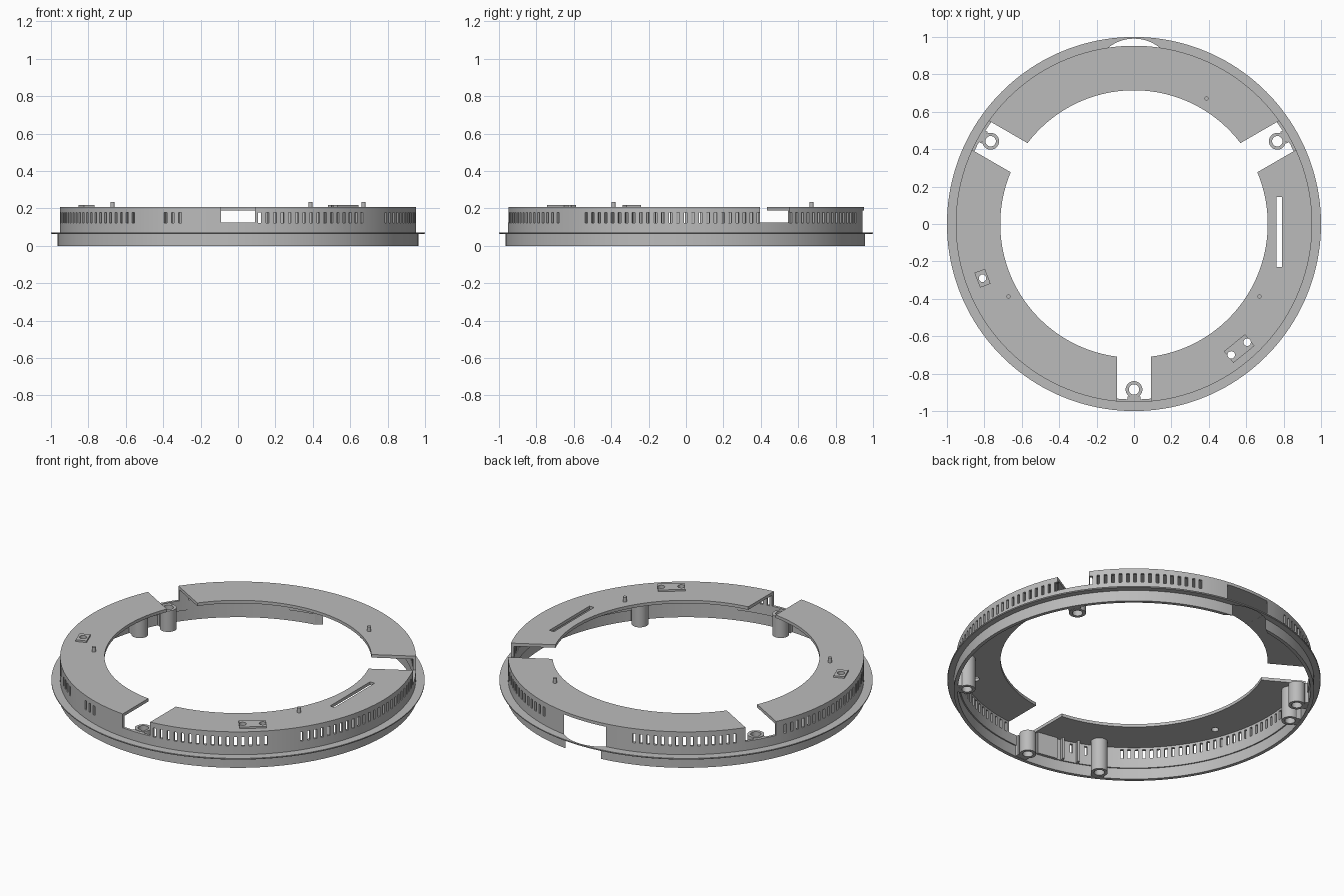
import bpy, bmesh, math
from mathutils import Matrix, Vector

if "Cube" in bpy.data.objects:
    bpy.data.objects.remove(bpy.data.objects["Cube"])

GREY = bpy.data.materials.new("light_grey")
GREY.diffuse_color = (0.5, 0.5, 0.5, 1)
GREY.use_nodes = True
GREY.node_tree.nodes["Principled BSDF"].inputs["Base Color"].default_value = GREY.diffuse_color
TOP, UNDER = 0.207, 0.189


def finish(name, bm):
    bmesh.ops.recalc_face_normals(bm, faces=bm.faces[:])
    me = bpy.data.meshes.new(name)
    bm.to_mesh(me)
    bm.free()
    me.materials.append(GREY)
    ob = bpy.data.objects.new(name, me)
    bpy.context.collection.objects.link(ob)
    return ob


def polar(r, deg, z=0.0):
    a = math.radians(deg)
    return Vector((r * math.cos(a), r * math.sin(a), z))


def lathe(name, profile, steps, at=(0, 0, 0)):
    """Revolve a closed (radius, z) profile round the vertical axis."""
    bm = bmesh.new()
    rings = []
    for i in range(steps):
        rings.append([bm.verts.new(polar(r, 360 * i / steps, z) + Vector(at)) for r, z in profile])
    n = len(profile)
    for i in range(steps):
        a, b = rings[i], rings[(i + 1) % steps]
        for j in range(n):
            k = (j + 1) % n
            bm.faces.new((a[j], b[j], b[k], a[k]))
    return finish(name, bm)


def add_box(bm, centre, size, deg=0):
    m = Matrix.Translation(centre) @ Matrix.Rotation(math.radians(deg), 4, 'Z') @ Matrix.Diagonal((*size, 1))
    bmesh.ops.create_cube(bm, size=1, matrix=m)


def add_cyl(bm, x, y, z0, z1, r, seg=20):
    bmesh.ops.create_cone(bm, cap_ends=True, segments=seg, radius1=r, radius2=r, depth=z1 - z0,
                          matrix=Matrix.Translation((x, y, (z0 + z1) / 2)))


def cut(ob, cutter):
    mod = ob.modifiers.new("cut", 'BOOLEAN')
    mod.operation, mod.solver, mod.object = 'DIFFERENCE', 'EXACT', cutter
    bpy.context.view_layer.objects.active = ob
    bpy.ops.object.modifier_apply(modifier=mod.name)


# ring body: lower skirt, thin flange, upper wall and inward top plate
body = lathe("ring_body", [(0.945, 0), (0.965, 0), (0.965, 0.064), (0.998, 0.064), (1.0, 0.066),
                           (1.0, 0.072), (0.953, 0.072), (0.953, TOP), (0.715, TOP),
                           (0.715, UNDER), (0.938, UNDER), (0.938, 0.064), (0.945, 0.064)], 160)

# three mounting gaps through the plate and upper wall
bm = bmesh.new()
for deg in (30, 150, 270):
    add_box(bm, polar(0.85, deg, 0.225), (0.5, 0.18, 0.2), deg)
# connector notch at the back, below the plate
add_cyl(bm, 0, 0.77, -0.1, UNDER + 0.0005, 0.221, 64)
# long opening in the plate
add_box(bm, (0.777, -0.042, 0.2), (0.03, 0.375, 0.1))
openings = finish("openings_cutter", bm)

# vent slots round the wall
bm = bmesh.new()
for start, end in ((-83, -46), (-34, 24), (36, 72), (108, 141), (159, 234), (246, 251)):
    n = max(2, round((end - start) / 2.4))
    for i in range(n + 1):
        deg = start + (end - start) * i / n
        add_box(bm, polar(0.945, deg, 0.15), (0.06, 0.016, 0.054), deg)
vents = finish("vents_cutter", bm)

# small holes through the raised pads
bm = bmesh.new()
for x, y in ((-0.81, -0.29), (0.52, -0.70), (0.605, -0.632)):
    add_cyl(bm, x, y, 0.1, 0.3, 0.02)
holes = finish("holes_cutter", bm)

for c in (openings, vents, holes):
    cut(body, c)

# raised pads on the plate
for name, x, y, size, deg in (("single_pad", -0.81, -0.29, (0.06, 0.085), 21),
                              ("double_pad", 0.5625, -0.666, (0.145, 0.08), 39)):
    bm = bmesh.new()
    add_box(bm, (x, y, TOP + 0.004), (*size, 0.012), deg)
    cut(finish(name, bm), holes)
for c in (openings, vents, holes):
    bpy.data.objects.remove(c)

# locating pins
for i, deg in enumerate((60, 210, 330)):
    bm = bmesh.new()
    p = polar(0.775, deg)
    add_cyl(bm, p.x, p.y, UNDER + 0.005, 0.235, 0.011, 16)
    finish(f"locating_pin_{i + 1}", bm)

# hollow screw posts: short ones in the gaps, tall ones under the plate
for i, (deg, r, h) in enumerate(((30, 0.885, 0.125), (150, 0.885, 0.125), (270, 0.885, 0.125),
                                 (161, 0.895, UNDER), (242, 0.895, UNDER), (321, 0.895, UNDER))):
    lathe(f"screw_post_{i + 1}", [(0.028, 0), (0.045, 0), (0.045, h), (0.028, h)], 32, polar(r, deg))
    bm = bmesh.new()
    add_box(bm, polar(0.934, deg, 0.062), (0.022, 0.07, 0.12), deg)
    finish(f"post_web_{i + 1}", bm)

# inner wall pad with upright ribs
bm = bmesh.new()
add_box(bm, polar(0.932, 260, 0.125), (0.016, 0.12, 0.128), 260)
for deg in (249, 254.5):
    add_box(bm, polar(0.925, deg, 0.125), (0.032, 0.012, 0.128), deg)
finish("inner_ribs", bm)

# smooth round walls, crisp edges
bpy.ops.object.select_all(action='DESELECT')
for ob in bpy.context.scene.objects:
    ob.select_set(True)
bpy.context.view_layer.objects.active = body
bpy.ops.object.shade_smooth_by_angle(angle=math.radians(30))
